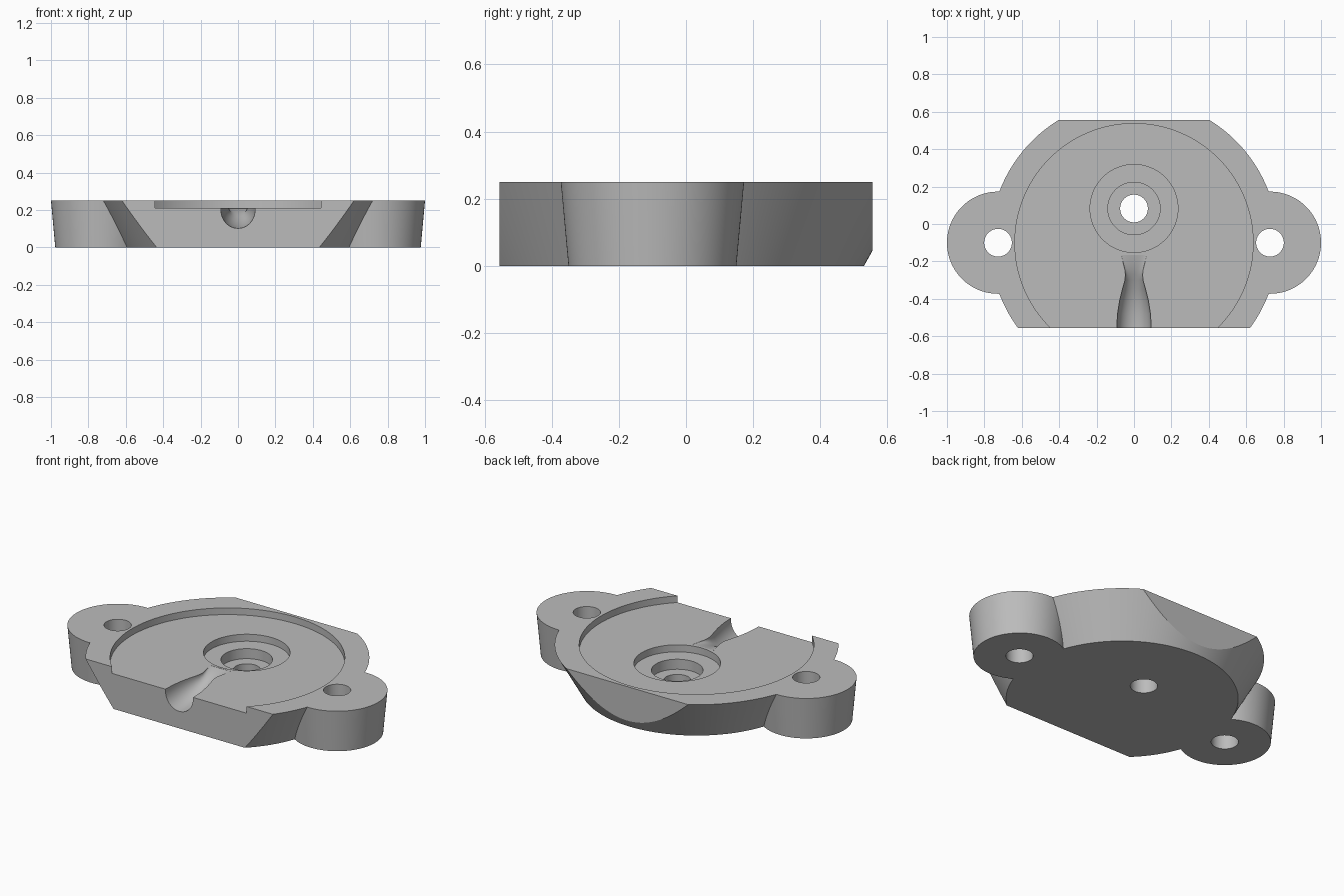
import bpy, bmesh, math
from mathutils import Matrix

default = bpy.data.objects.get("Cube")
if default:
    bpy.data.objects.remove(default, do_unlink=True)

HEIGHT = 0.25      # plate thickness
FLAT = 0.556       # front and back flats
FLOOR = 0.21       # recess floor
AXIS_Y = -0.10     # centre of the disc and ears
BORE_Y = 0.083     # centre of the stepped bore


def make_object(name, bm):
    bmesh.ops.recalc_face_normals(bm, faces=bm.faces)
    mesh = bpy.data.meshes.new(name)
    bm.to_mesh(mesh)
    bm.free()
    obj = bpy.data.objects.new(name, mesh)
    bpy.context.collection.objects.link(obj)
    return obj


def cone(name, x, y, r_low, r_high, z_low, z_high, sides=128):
    bm = bmesh.new()
    bmesh.ops.create_cone(bm, cap_ends=True, segments=sides, radius1=r_low,
                          radius2=r_high, depth=z_high - z_low,
                          matrix=Matrix.Translation((x, y, (z_low + z_high) / 2)))
    return make_object(name, bm)


def combine(target, tool, operation):
    mod = target.modifiers.new("combine", 'BOOLEAN')
    mod.operation = operation
    mod.solver = 'EXACT'
    mod.object = tool
    bpy.context.view_layer.objects.active = target
    bpy.ops.object.modifier_apply(modifier=mod.name)
    bpy.data.objects.remove(tool, do_unlink=True)


def slice_flat(obj, y, direction):
    bm = bmesh.new()
    bm.from_mesh(obj.data)
    cut = bmesh.ops.bisect_plane(bm, geom=bm.verts[:] + bm.edges[:] + bm.faces[:],
                                 plane_co=(0, y, 0), plane_no=(0, direction, 0),
                                 clear_outer=True)
    edges = [e for e in cut["geom_cut"] if isinstance(e, bmesh.types.BMEdge)]
    bmesh.ops.holes_fill(bm, edges=edges)
    bmesh.ops.recalc_face_normals(bm, faces=bm.faces)
    bm.to_mesh(obj.data)
    bm.free()


def channel_cutter():
    # U-shaped sections that narrow, then fade up to the recess floor
    stations = [(-0.62, 0.093, 0.11), (-0.55, 0.092, 0.108), (-0.48, 0.088, 0.102),
                (-0.41, 0.077, 0.088), (-0.35, 0.062, 0.068), (-0.30, 0.048, 0.046),
                (-0.27, 0.046, 0.032), (-0.24, 0.050, 0.020), (-0.20, 0.060, 0.008),
                (-0.165, 0.068, 0.001)]
    bm = bmesh.new()
    rings = []
    steps = 24
    for y, half, depth in stations:
        ring = [bm.verts.new((-half, y, FLOOR + 0.1))]
        for i in range(steps + 1):
            a = math.pi * i / steps
            ring.append(bm.verts.new((-half * math.cos(a), y,
                                      FLOOR - depth * math.sin(a) ** 0.9)))
        ring.append(bm.verts.new((half, y, FLOOR + 0.1)))
        rings.append(ring)
    for a, b in zip(rings, rings[1:]):
        for i in range(len(a)):
            j = (i + 1) % len(a)
            bm.faces.new((a[i], a[j], b[j], b[i]))
    bm.faces.new(rings[0])
    bm.faces.new(rings[-1])
    return make_object("channel_cutter", bm)


# Tapered disc with flat front and back
plate = cone("flanged_plate", 0, AXIS_Y, 0.63, 0.77, 0, HEIGHT, 192)
slice_flat(plate, FLAT, 1)
slice_flat(plate, -FLAT, -1)

# Tapered mounting ears
for side in (-1, 1):
    combine(plate, cone("ear", side * 0.727, AXIS_Y, 0.25, 0.273, 0, HEIGHT), 'UNION')

# Wide recess, stepped bore and through holes
TOP = HEIGHT + 0.1
cuts = [(0, AXIS_Y, 0.637, FLOOR), (0, BORE_Y, 0.235, 0.168),
        (0, BORE_Y, 0.14, 0.108), (0, BORE_Y, 0.074, -0.1),
        (-0.727, AXIS_Y, 0.074, -0.1), (0.727, AXIS_Y, 0.074, -0.1)]
for x, y, radius, z in cuts:
    combine(plate, cone("cutter", x, y, radius, radius, z, TOP), 'DIFFERENCE')

# Drain channel
combine(plate, channel_cutter(), 'DIFFERENCE')

# Material
grey = bpy.data.materials.new("light_grey")
grey.use_nodes = True
colour = (0.5, 0.5, 0.5, 1)
grey.diffuse_color = colour
grey.node_tree.nodes["Principled BSDF"].inputs["Base Color"].default_value = colour
plate.data.materials.clear()
plate.data.materials.append(grey)
for face in plate.data.polygons:
    face.material_index = 0

# Smooth curved walls, flat level faces
bpy.ops.object.select_all(action='DESELECT')
plate.select_set(True)
bpy.context.view_layer.objects.active = plate
bpy.ops.object.shade_smooth_by_angle(angle=math.radians(25))
for face in plate.data.polygons:
    if abs(face.normal.z) > 0.9999 or abs(face.normal.y) > 0.9999:
        face.use_smooth = False
